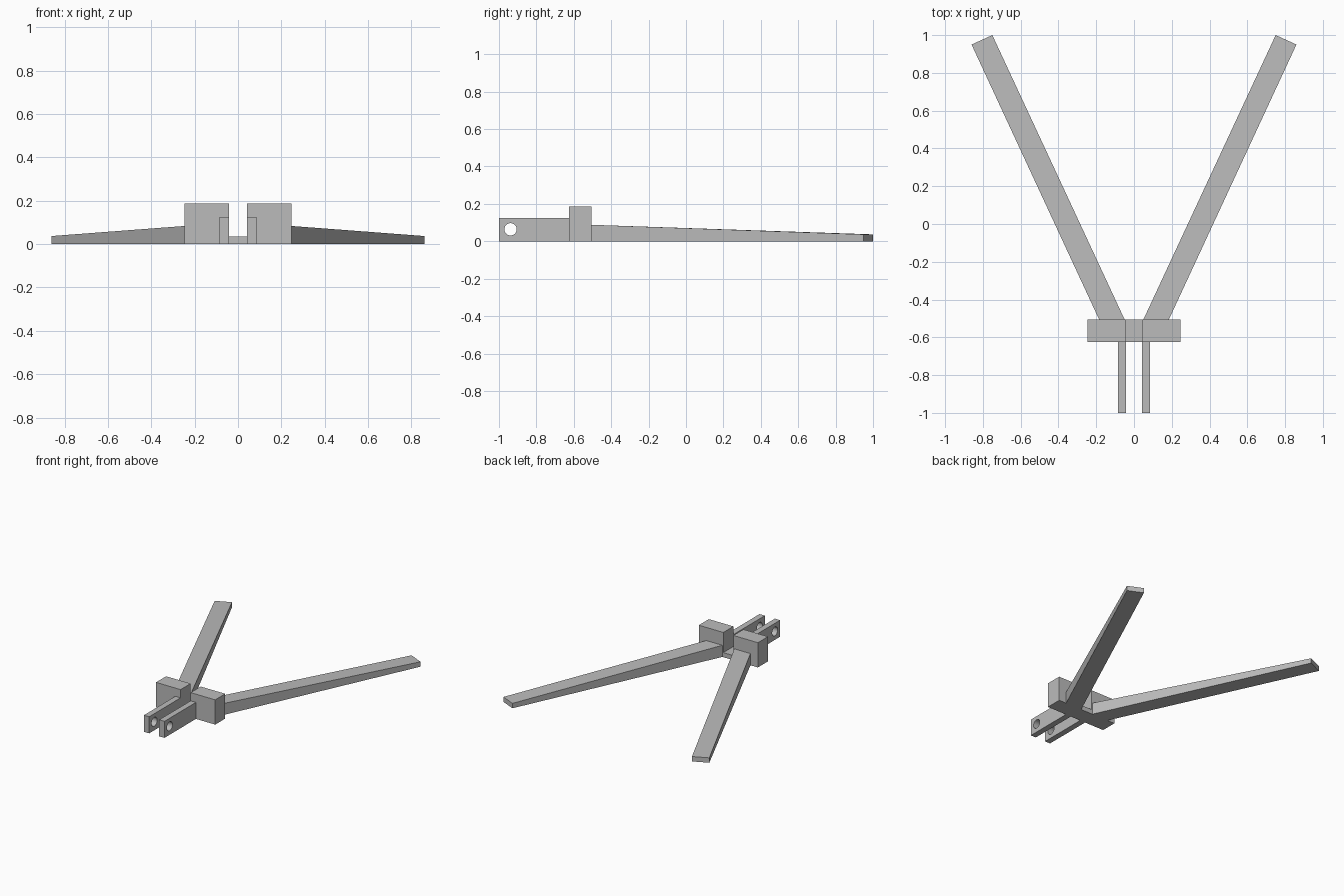
import bpy
import bmesh
from math import radians
from mathutils import Matrix, Vector

cube = bpy.data.objects.get("Cube")
if cube:
    bpy.data.objects.remove(cube, do_unlink=True)

grey = bpy.data.materials.new("plain grey")
grey.use_nodes = True
grey.diffuse_color = (0.5, 0.5, 0.5, 1)
grey.node_tree.nodes["Principled BSDF"].inputs["Base Color"].default_value = (0.5, 0.5, 0.5, 1)


def finish(name, bm):
    """Turn a bmesh into a named, grey object."""
    bmesh.ops.recalc_face_normals(bm, faces=bm.faces)
    mesh = bpy.data.meshes.new(name)
    bm.to_mesh(mesh)
    bm.free()
    mesh.materials.append(grey)
    obj = bpy.data.objects.new(name, mesh)
    bpy.context.collection.objects.link(obj)
    return obj


def extrude(name, outline, offset):
    """Extrude a closed outline along an offset vector."""
    bm = bmesh.new()
    face = bm.faces.new([bm.verts.new(p) for p in outline])
    new = bmesh.ops.extrude_face_region(bm, geom=[face])["geom"]
    verts = [v for v in new if isinstance(v, bmesh.types.BMVert)]
    bmesh.ops.translate(bm, verts=verts, vec=offset)
    return finish(name, bm)


HUB_FRONT, HUB_BACK = -0.625, -0.505
SLOT, PRONG_OUT = 0.042, 0.086

# Notched hub block
half = [(SLOT, 0.035), (SLOT, 0.187), (0.247, 0.187), (0.247, 0)]
profile = half + [(-x, z) for x, z in reversed(half)]
extrude("hub_block", [(x, HUB_FRONT, z) for x, z in profile],
        (0, HUB_BACK - HUB_FRONT, 0))

# Cutter for the pin holes
bm = bmesh.new()
bmesh.ops.create_cone(
    bm, cap_ends=True, segments=32, radius1=0.033, radius2=0.033, depth=0.5,
    matrix=Matrix.Translation((0, -0.938, 0.064)) @ Matrix.Rotation(radians(90), 4, "Y"))
cutter = finish("pin_hole_cutter", bm)
cutter.hide_render = True

for side, sign in (("left", 1), ("right", -1)):
    # Drilled front prong
    outline = [(sign * SLOT, y, z) for y, z in
               ((-1, 0), (HUB_FRONT, 0), (HUB_FRONT, 0.125), (-1, 0.125))]
    prong = extrude(side + "_prong", outline, (sign * (PRONG_OUT - SLOT), 0, 0))
    hole = prong.modifiers.new("pin hole", "BOOLEAN")
    hole.operation = "DIFFERENCE"
    hole.solver = "EXACT"
    hole.object = cutter
    bpy.ops.object.select_all(action="DESELECT")
    prong.select_set(True)
    bpy.context.view_layer.objects.active = prong
    bpy.ops.object.modifier_apply(modifier=hole.name)
    bpy.ops.object.shade_smooth_by_angle(angle=radians(30))

    # Splayed leg, its top sloping down towards the tip
    outline = [(sign * x, y, 0) for x, y in
               ((0.05, HUB_BACK), (0.185, HUB_BACK), (0.86, 0.95), (0.75, 1))]
    leg = extrude(side + "_leg", outline, Vector((0, 0, 0.088)))
    for v in leg.data.vertices:
        if v.co.z > 0 and v.co.y > 0:
            v.co.z = 0.037

bpy.data.objects.remove(cutter, do_unlink=True)
